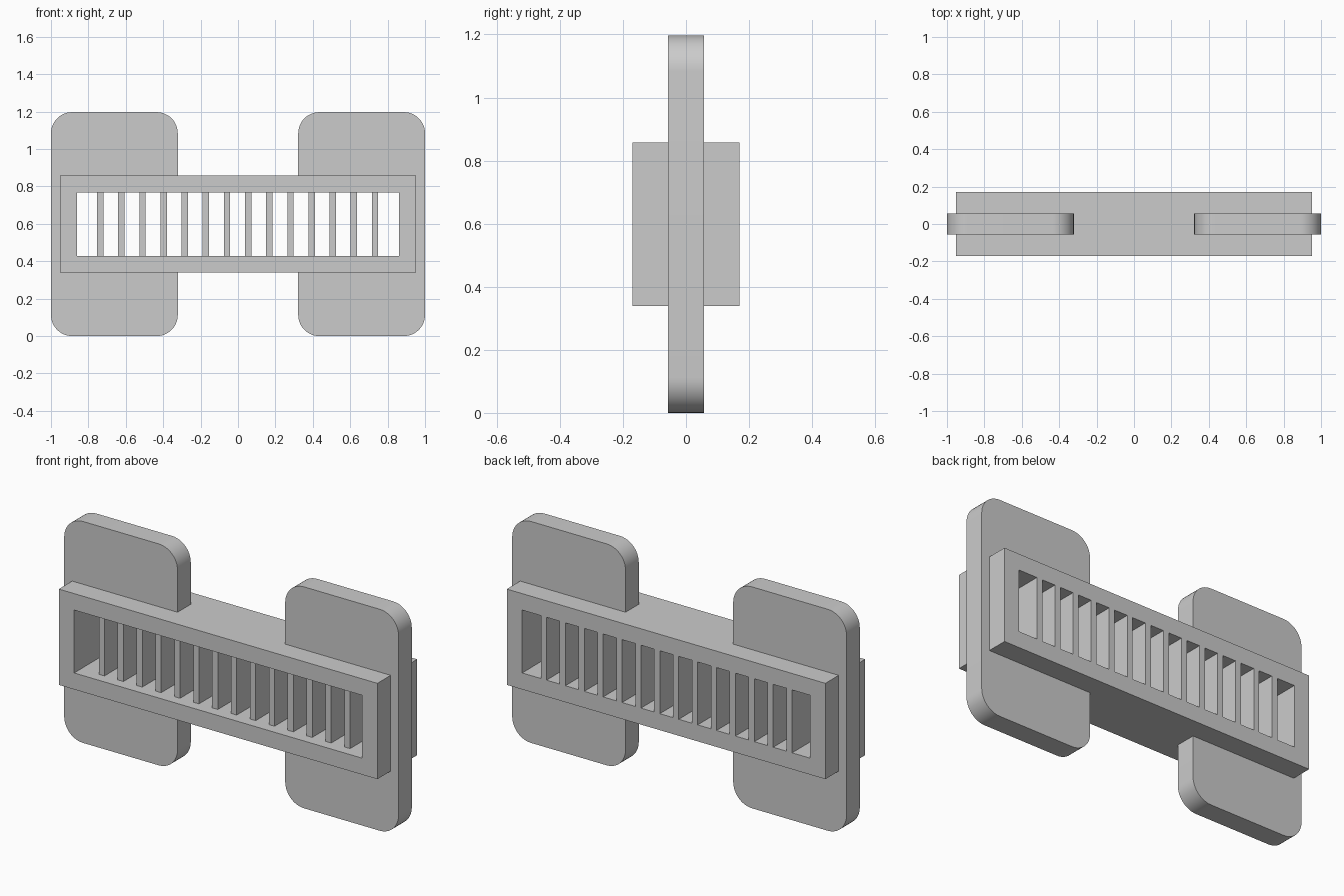
import bpy, bmesh, math
from mathutils import Vector

cube = bpy.data.objects.get("Cube")
if cube:
    bpy.data.objects.remove(cube, do_unlink=True)

# Main sizes
MID_Z = 0.5985
FRAME = Vector((1.905, 0.34, 0.518))
OPENING = Vector((1.722, 0.34, 0.34))
PLATE = Vector((0.678, 0.113, 1.197))
CORNER = 0.113
BARS, PITCH, BAR_WIDTH, RECESS = 14, 0.113, 0.034, 0.057

grey = bpy.data.materials.new("plain grey")
grey.use_nodes = True
colour = (0.6, 0.6, 0.6, 1)
grey.diffuse_color = colour
grey.node_tree.nodes["Principled BSDF"].inputs["Base Color"].default_value = colour


def box(name, size, centre, radius=0):
    """Box whose edges running front to back can be rounded."""
    bm = bmesh.new()
    bmesh.ops.create_cube(bm, size=1)
    bmesh.ops.scale(bm, vec=size, verts=bm.verts)
    if radius:
        edges = [e for e in bm.edges
                 if abs(e.verts[0].co.y - e.verts[1].co.y) > size.y / 2]
        bmesh.ops.bevel(bm, geom=edges, offset=radius, segments=12,
                        profile=0.5, affect='EDGES')
    mesh = bpy.data.meshes.new(name)
    bm.to_mesh(mesh)
    bm.free()
    mesh.materials.append(grey)
    obj = bpy.data.objects.new(name, mesh)
    obj.location = centre
    bpy.context.collection.objects.link(obj)
    return obj


def select_only(obj):
    bpy.ops.object.select_all(action='DESELECT')
    obj.select_set(True)
    bpy.context.view_layer.objects.active = obj


def cut_opening(obj, margin):
    """Cut the central opening, enlarged by a margin, through the part."""
    size = OPENING + Vector((margin, 1, margin))
    cutter = box("opening_cutter", size, (0, 0, MID_Z))
    cutter.hide_render = True
    mod = obj.modifiers.new("opening", 'BOOLEAN')
    mod.operation, mod.solver, mod.object = 'DIFFERENCE', 'EXACT', cutter
    select_only(obj)
    bpy.ops.object.modifier_apply(modifier=mod.name)
    bpy.data.objects.remove(cutter, do_unlink=True)


# Rectangular frame with an open middle
frame = box("frame", FRAME, (0, 0, MID_Z))
cut_opening(frame, 0)

# Rounded side plates, hidden inside the frame around the opening
for side, name in ((1, "left_plate"), (-1, "right_plate")):
    plate = box(name, PLATE, (side * (1 - PLATE.x / 2), 0, MID_Z), CORNER)
    cut_opening(plate, 0.02)
    select_only(plate)
    bpy.ops.object.shade_smooth_by_angle(angle=math.radians(30))

# Upright bars, set back from the front and flush with the back
bar_size = Vector((BAR_WIDTH, FRAME.y - RECESS, OPENING.z))
for i in range(BARS):
    x = (i - (BARS - 1) / 2) * PITCH - 0.002
    box(f"bar_{i + 1}", bar_size, (x, RECESS / 2, MID_Z))
